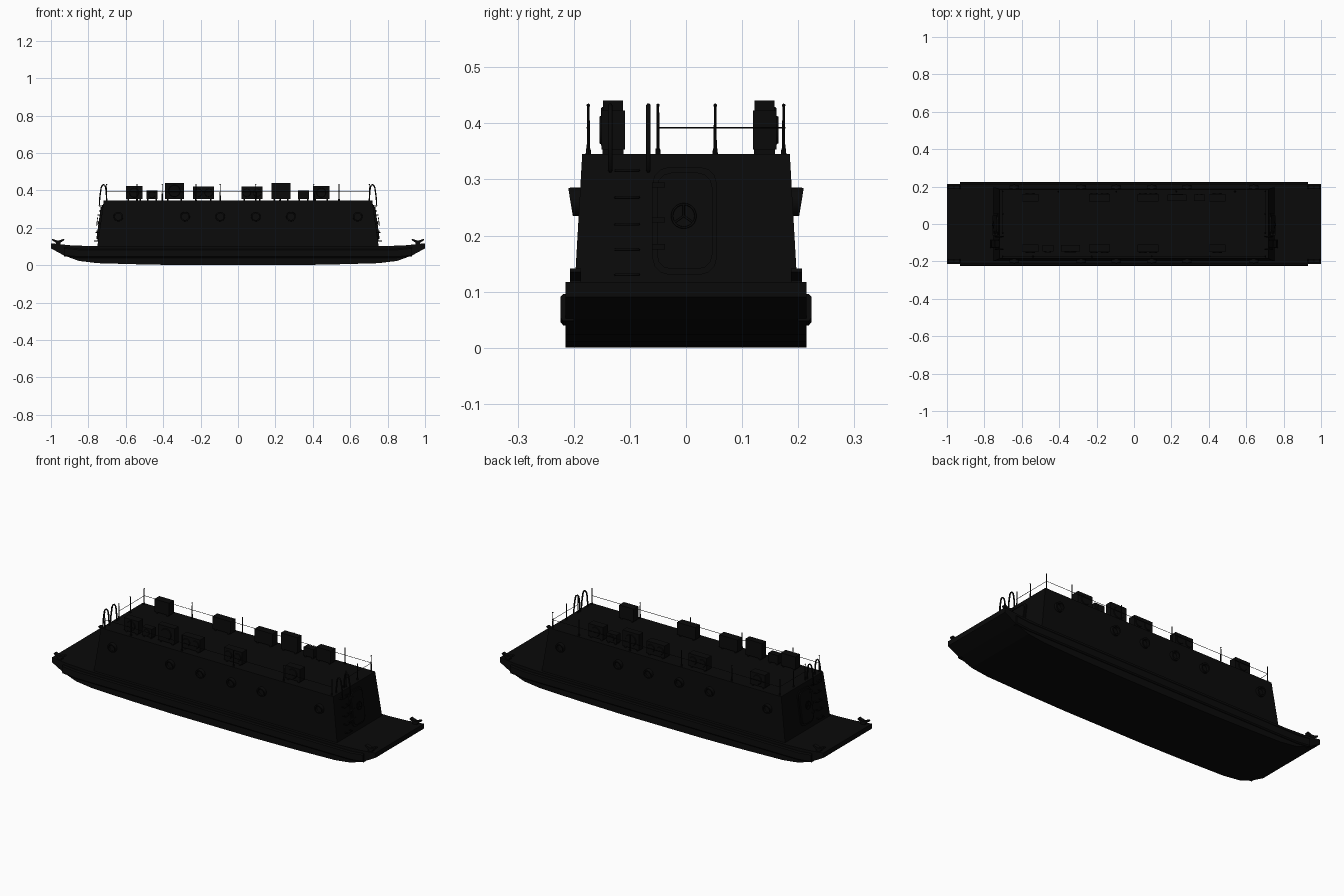
import bpy, bmesh, math
from mathutils import Vector, Matrix

if "Cube" in bpy.data.objects:
    bpy.data.objects.remove(bpy.data.objects["Cube"])

mat = bpy.data.materials.new("black_paint")
mat.diffuse_color = (0.003, 0.003, 0.003, 1)
mat.use_nodes = True
mat.node_tree.nodes["Principled BSDF"].inputs["Base Color"].default_value = mat.diffuse_color


def finish(bm, name, smooth=False):
    bmesh.ops.recalc_face_normals(bm, faces=bm.faces)
    me = bpy.data.meshes.new(name)
    bm.to_mesh(me)
    bm.free()
    ob = bpy.data.objects.new(name, me)
    bpy.context.collection.objects.link(ob)
    me.materials.append(mat)
    if smooth:
        bpy.context.view_layer.objects.active = ob
        ob.select_set(True)
        bpy.ops.object.shade_smooth_by_angle(angle=math.radians(35))
        ob.select_set(False)
    return ob


def prism(name, pts, vec, smooth=False):
    """Extrude a flat polygon along vec."""
    bm = bmesh.new()
    f = bm.faces.new([bm.verts.new(p) for p in pts])
    r = bmesh.ops.extrude_face_region(bm, geom=[f])
    bmesh.ops.translate(bm, vec=vec, verts=[v for v in r["geom"] if isinstance(v, bmesh.types.BMVert)])
    return finish(bm, name, smooth)


def boxes(name, items):
    bm = bmesh.new()
    for c, s in items:
        bmesh.ops.create_cube(bm, size=1, matrix=Matrix.Translation(c) @ Matrix.Diagonal((*s, 1)))
    return finish(bm, name)


def tube(name, paths, r, cyclic=False):
    cu = bpy.data.curves.new(name, "CURVE")
    cu.dimensions, cu.bevel_depth, cu.bevel_resolution = "3D", r, 1
    cu.use_fill_caps = True
    for pts in paths:
        sp = cu.splines.new("POLY")
        sp.points.add(len(pts) - 1)
        for p, q in zip(sp.points, pts):
            p.co = (*q, 1)
        sp.use_cyclic_u = cyclic
    ob = bpy.data.objects.new(name, cu)
    bpy.context.collection.objects.link(ob)
    cu.materials.append(mat)
    return ob


# Hull: side profile extruded across the beam
half = [(0.25, 0), (0.5, 0.004), (0.75, 0.011), (0.85, 0.023), (0.93, 0.052), (1, 0.09), (1, 0.117), (0.9, 0.107), (0.78, 0.102)]
prof = half + [(-x, z) for x, z in reversed(half)]
prism("hull", [(x, -0.215, z) for x, z in prof], (0, 0.43, 0))

# Rubbing strakes along both sides
for s in (-1, 1):
    sec = [(0.20, 0.04), (0.219, 0.04), (0.224, 0.046), (0.224, 0.082), (0.219, 0.088), (0.20, 0.088)]
    bm = bmesh.new()
    rings = []
    for x, dz in ((-0.93, 0.008), (-0.85, 0), (0.85, 0), (0.93, 0.008)):
        rings.append([bm.verts.new((x, s * y, z + dz)) for y, z in sec])
    for a, b in zip(rings, rings[1:]):
        for i in range(6):
            bm.faces.new((a[i], a[i - 1], b[i - 1], b[i]))
    bm.faces.new(rings[0])
    bm.faces.new(rings[-1])
    finish(bm, "rubbing_strake")

# Deckhouse with sloping walls
ZB, ZT = 0.1, 0.345


def wall_x(z, off=0.0):
    return 0.752 - (z - ZB) / (ZT - ZB) * 0.034 + off


def wall_y(z, off=0.0):
    return 0.199 - (z - ZB) / (ZT - ZB) * 0.014 + off


bm = bmesh.new()
bmesh.ops.create_cube(bm, size=2)
for v in bm.verts:
    z = ZT if v.co.z > 0 else ZB
    v.co = (v.co.x * wall_x(z), v.co.y * wall_y(z), z)
finish(bm, "deckhouse")

# Portholes with hooded rims along both sides
for s in (-1, 1):
    for x in (-0.64, -0.283, -0.095, 0.095, 0.283, 0.64):
        bm = bmesh.new()
        n, cz, loops = 20, 0.26, []
        for r, proj in ((0.026, -0.006), (0.025, 1), (0.018, 1), (0.018, 0.002)):
            ring = []
            for i in range(n):
                a = 2 * math.pi * i / n
                z = cz + r * math.sin(a)
                off = 0.016 + 0.22 * (z - cz) if proj == 1 else proj
                ring.append(bm.verts.new((x + r * math.cos(a), s * wall_y(z, off), z)))
            loops.append(ring)
        for a, b in zip(loops, loops[1:]):
            for i in range(n):
                bm.faces.new((a[i - 1], a[i], b[i], b[i - 1]))
        bm.faces.new(loops[-1])
        finish(bm, "porthole", True)

# Mooring cleats at the four corners
for sx in (-1, 1):
    for sy in (-1, 1):
        pts = [(-0.014, 0.105), (0.014, 0.105), (0.012, 0.12), (0.034, 0.135), (0.03, 0.141), (0, 0.131),
               (-0.03, 0.141), (-0.034, 0.135), (-0.012, 0.12)]
        prism("mooring_cleat", [(sx * 0.962 + x, sy * 0.197 - 0.01, z) for x, z in pts], (0, 0.02, 0))


def rounded(y0, y1, z0, z1, r):
    """Rectangle outline with rounded corners."""
    out = []
    for k, (cy, cz) in enumerate(((y1 - r, z1 - r), (y0 + r, z1 - r), (y0 + r, z0 + r), (y1 - r, z0 + r))):
        for i in range(4):
            a = math.pi / 2 * (k + i / 3)
            out.append((cy + r * math.cos(a), cz + r * math.sin(a)))
    return out


for s in (-1, 1):
    def E(y, z, off=0.0):
        return Vector((s * wall_x(z, off), y, z))

    # End doors: coaming, leaf, hinges and hand wheel
    prism("door_coaming", [E(y, z, -0.004) for y, z in rounded(-0.06, 0.055, 0.13, 0.322, 0.03)], (s * 0.009, 0, 0))
    prism("door_leaf", [E(y, z) for y, z in rounded(-0.052, 0.047, 0.14, 0.312, 0.026)], (s * 0.011, 0, 0))
    boxes("door_hinges", [(E(-0.049, z, 0.009), (0.012, 0.024, 0.009)) for z in (0.18, 0.228, 0.29)])
    circ = [E(-0.004 + 0.021 * math.cos(a), 0.235 + 0.021 * math.sin(a), 0.02)
            for a in (2 * math.pi * i / 20 for i in range(20))]
    tube("door_wheel", [circ], 0.002, True)
    hub = E(-0.004, 0.235, 0.02)
    tube("wheel_spokes", [[hub, circ[i]] for i in (5, 12, 18)] + [[E(-0.004, 0.235, 0.005), hub]], 0.002)

    # Ladder staples and grab hoops over the roof edge
    tube("ladder_rungs", [[E(-0.125, z), E(-0.125, z, 0.02), E(-0.085, z, 0.02), E(-0.085, z)]
                          for z in (0.13, 0.175, 0.22, 0.268, 0.316)], 0.003)
    hoop = [(0.722, 0.316), (0.742, 0.318), (0.738, 0.37), (0.732, 0.412), (0.727, 0.426), (0.719, 0.432),
            (0.711, 0.426), (0.707, 0.412), (0.703, 0.37), (0.702, 0.343)]
    tube("grab_hoops", [[(s * x, y, z) for x, z in hoop] for y in (-0.135, -0.067)], 0.004)

# Roof rail: tapered stanchions and lifeline
posts = [(sx * 0.702, y) for sx in (-1, 1) for y in (-0.174, -0.05, 0.052, 0.174)]
for s in (-1, 1):
    posts += [(s * x, s * 0.174) for x in (-0.405, -0.095, 0.225, 0.54)]
bm = bmesh.new()
for x, y in posts:
    for r1, r2, z0, z1 in ((0.005, 0.004, 0.343, 0.355), (0.003, 0.0022, 0.35, 0.432)):
        bmesh.ops.create_cone(bm, cap_ends=True, segments=8, radius1=r1, radius2=r2, depth=z1 - z0,
                              matrix=Matrix.Translation((x, y, (z0 + z1) / 2)))
    for z in (0.392, 0.432):
        bmesh.ops.create_icosphere(bm, subdivisions=1, radius=0.0035, matrix=Matrix.Translation((x, y, z)))
finish(bm, "rail_stanchions", True)
tube("lifeline", [[(-0.702, -0.05, 0.392), (-0.702, 0.176, 0.392), (0.702, 0.176, 0.392), (0.702, -0.05, 0.392)],
                  [(-0.702, -0.176, 0.392), (0.702, -0.176, 0.392)]], 0.0012)

# Roof machinery: four unit sizes (width, depth, top); layout repeats rotated half a turn
small = (0.06, 0.036, 0.40)
medium = (0.09, 0.042, 0.423)
tall = (0.102, 0.036, 0.441)
wide = (0.112, 0.042, 0.422)
layout = [(-0.5, medium), (-0.405, small), (-0.285, tall), (-0.13, wide), (0.13, wide), (0.5, medium)]
for s, y in ((-1, -0.13), (1, 0.14)):
    for dx, (w, d, top) in layout:
        x = -0.055 - s * dx
        h = top - 0.353
        items = [((x, y, 0.353 + h / 2), (w, d, h))]
        items += [((x + i * w * 0.36, y, 0.349), (0.008, d * 0.9, 0.012)) for i in (-1, 1)]
        boxes("roof_unit", items)
        # fan guards on the outboard faces
        fans = (-0.25, 0.25) if w > 0.11 else (0,)
        for f in fans:
            bm = bmesh.new()
            r = min(h * 0.38, w * 0.4 / len(fans))
            bmesh.ops.create_cone(bm, cap_ends=True, segments=16, radius1=r, radius2=r * 0.9, depth=0.005,
                                  matrix=Matrix.Translation((x + f * w, y + s * (d / 2 + 0.001), 0.353 + h / 2))
                                  @ Matrix.Rotation(-s * math.pi / 2, 4, "X"))
            finish(bm, "fan_guard", True)
